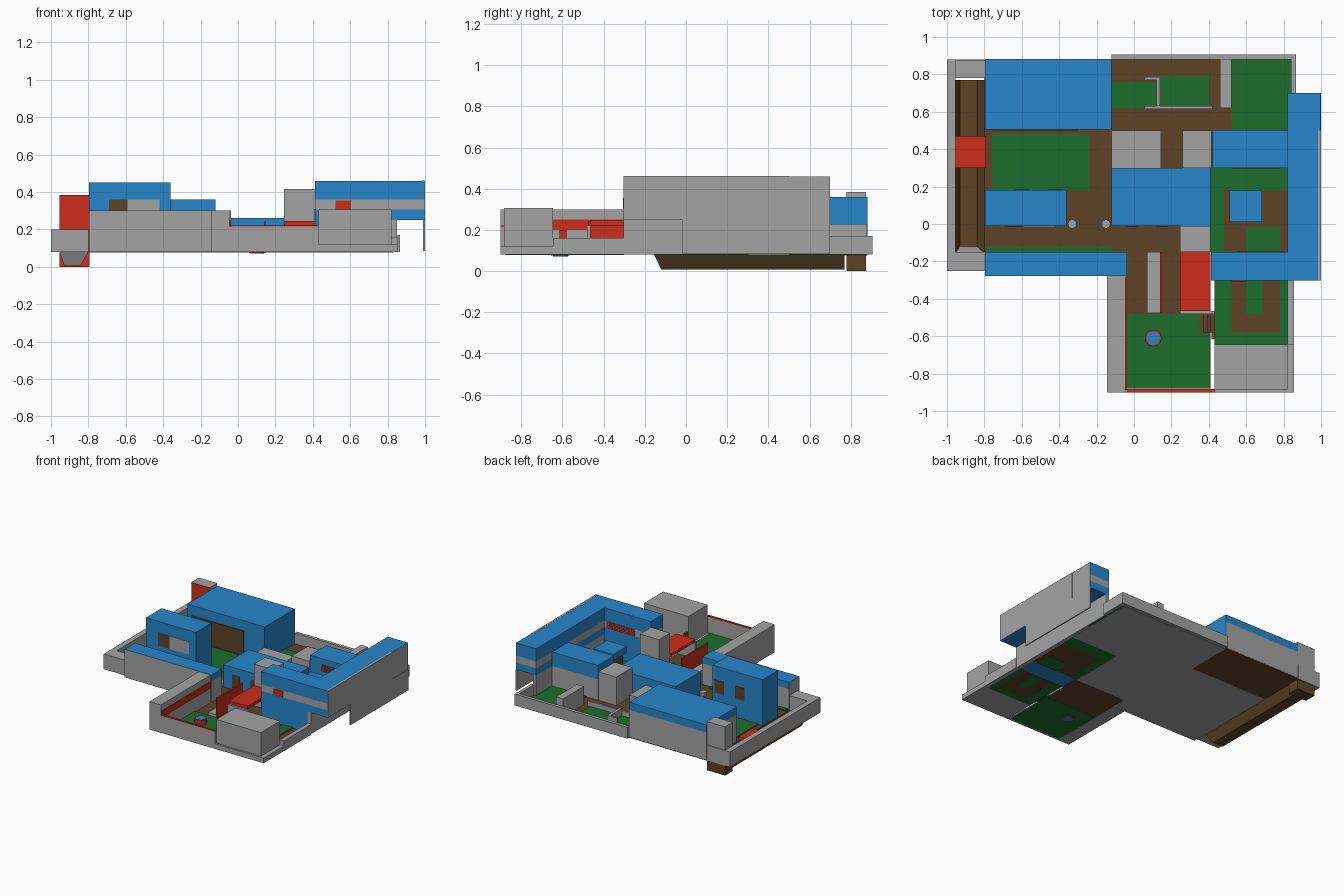
import bpy, bmesh, math

if "Cube" in bpy.data.objects:
    bpy.data.objects.remove(bpy.data.objects["Cube"])

COL = {'blue': (0.02, 0.24, 0.60, 1), 'green': (0.012, 0.15, 0.027, 1),
       'brown': (0.11, 0.055, 0.02, 1), 'red': (0.61, 0.026, 0.011, 1)}
MATS = {}
for n, c in COL.items():
    MATS[n] = bpy.data.materials.new(n + '_paint')
    MATS[n].diffuse_color = c
MATS['grey'] = bpy.data.materials.new('grey_stone')
MATS['grey'].diffuse_color = (0.37, 0.37, 0.37, 1)


def finish(name, bm, cols):
    bmesh.ops.recalc_face_normals(bm, faces=bm.faces[:])
    me = bpy.data.meshes.new(name)
    bm.to_mesh(me)
    bm.free()
    for c in cols:
        me.materials.append(MATS[c])
    ob = bpy.data.objects.new(name, me)
    bpy.context.collection.objects.link(ob)
    return ob


def block(name, x0, x1, y0, y1, zs, cols, roof=None, sides=None):
    """Box of stacked colour bands; sides recolours 'front/right/back/left' faces."""
    bm = bmesh.new()
    pal = list(MATS)
    rings = [[bm.verts.new((x, y, z)) for x, y in
              ((x0, y0), (x1, y0), (x1, y1), (x0, y1))] for z in zs]
    for k, c in enumerate(cols):
        for i, side in enumerate(('front', 'right', 'back', 'left')):
            j = (i + 1) % 4
            f = bm.faces.new((rings[k][i], rings[k][j], rings[k + 1][j], rings[k + 1][i]))
            f.material_index = pal.index((sides or {}).get(side, c))
    bm.faces.new(rings[0]).material_index = pal.index(cols[0])
    bm.faces.new(rings[-1]).material_index = pal.index(roof or cols[-1])
    return finish(name, bm, pal)


def box(name, x0, x1, y0, y1, z0, z1, col='grey'):
    return block(name, x0, x1, y0, y1, (z0, z1), (col,))


# ground: paved courts, with a grey underside below most of them
for i, r in enumerate([(-.80, -.12, -.15, .51), (-.12, .41, -.15, .88), (.41, .83, .30, .88)]):
    box(f'foundation_{i}', *r, .076, .08)
    box(f'paving_{i}', *r, .08, .085, 'brown')
box('back_hall_floor', -.80, -.12, .51, .88, .078, .085, 'brown')
box('front_court_paving', -.04, .41, -.48, -.15, .08, .085, 'brown')
box('east_court_paving', .41, .82, -.15, .30, .08, .085, 'brown')
box('southeast_paving', .43, .82, -.65, -.30, .08, .085, 'brown')

# lawns
for i, r in enumerate([(-.76, -.24, .18, .485), (-.79, -.12, -.15, -.12), (-.04, .41, -.88, -.48),
                       (.52, .84, .50, .88), (.14, .40, .63, .79), (-.12, .12, .62, .76),
                       (.41, .82, .18, .30), (.41, .48, -.15, .18), (.60, .78, -.15, -.02),
                       (.43, .52, -.58, -.30), (.60, .69, -.48, -.30), (.78, .82, -.58, -.30),
                       (.43, .82, -.645, -.58)]):
    box(f'lawn_{i}', *r, .079, .092, 'green')

# perimeter walls
for n, *r in [('west_wall', -1, -.955, -.25, .88, .08, .20),
              ('west_wall_front', -.955, -.80, -.25, -.15, .08, .20),
              ('west_wall_back', -.955, -.80, .78, .88, .08, .20),
              ('back_wall', -.12, .865, .88, .905, .08, .17),
              ('back_right_wall', .84, .865, .69, .88, .08, .17),
              ('front_court_west_wall', -.145, -.045, -.90, -.28, .08, .30),
              ('front_wall', -.045, .43, -.90, -.885, .08, .215),
              ('front_right_base', .43, .855, -.90, -.645, .08, .12),
              ('southeast_wall', .82, .855, -.645, -.30, .08, .16)]:
    box(n, *r)
box('front_wall_coping', -.04, .43, -.90, -.883, .215, .222, 'red')
box('front_court_red_band', -.045, -.038, -.885, -.28, .20, .25, 'red')

# sunken channel along the west side
bm = bmesh.new()
top = [bm.verts.new(v) for v in ((-.955, -.155, .08), (-.80, -.155, .08), (-.80, .77, .08), (-.955, .77, .08))]
bot = [bm.verts.new(v) for v in ((-.93, -.12, .008), (-.84, -.12, .008), (-.84, .77, .008), (-.93, .77, .008))]
for i in range(4):
    j = (i + 1) % 4
    bm.faces.new((top[i], top[j], bot[j], bot[i])).material_index = 1 if i == 0 else 0
bm.faces.new(bot)
finish('channel', bm, ['brown', 'grey'])
box('channel_bridge', -.955, -.79, .30, .47, .085, .11, 'red')
block('gate_tower', -.955, -.795, .78, .875, (0, .08, .385), ('brown', 'grey'), sides={'front': 'red'})

# west side buildings
block('front_gallery', -.797, -.037, -.278, -.15, (.08, .25, .302), ('grey', 'blue'),
      'blue', {'front': 'grey', 'left': 'grey'})
block('back_hall', -.797, -.12, .505, .882, (.085, .30, .36), ('grey', 'blue'), sides={'front': 'blue', 'right': 'blue'})
box('back_hall_veranda', -.76, -.30, .50, .505, .09, .28, 'brown')
box('west_hall', -.797, -.36, -.012, .182, .085, .45, 'blue')
box('west_hall_window', -.69, -.59, -.015, -.012, .26, .36, 'brown')
box('west_hall_panel', -.59, -.42, -.015, -.012, .26, .36)
for i, x in enumerate((-.64, -.46)):
    box(f'west_hall_back_window_{i}', x, x + .08, .182, .185, .24, .34, 'brown')

# small column bases beside the west path
for i, x in enumerate((-.33, -.15)):
    bm = bmesh.new()
    bmesh.ops.create_cone(bm, cap_ends=True, segments=8, radius1=.025, radius2=.025, depth=.03)
    finish(f'column_base_{i}', bm, ['grey']).location = (x, 0, .10)

# central buildings
box('central_hall', -.12, .41, -.012, .30, .085, .26, 'blue')
for i, x in enumerate((-.04, .12, .28)):
    box(f'central_door_{i}', x, x + .06, -.015, -.012, .085, .2, 'brown')
box('north_store', -.12, .145, .30, .50, .085, .20)
box('north_tower', .26, .415, .30, .50, .085, .31)
box('south_tower', .245, .41, -.15, -.012, .085, .415)

# front court: canopy, screen wall, steps, pool
box('canopy', .245, .41, -.465, -.15, .222, .245, 'red')
box('canopy_edge', .245, .43, -.48, -.465, .09, .222)
box('court_strip', .07, .14, -.475, -.15, .085, .11)
box('screen_wall', .138, .15, -.475, -.15, .085, .242, 'red')
for i in range(4):
    box(f'step_{i}', .35 + .02 * i, .43, -.58, -.48, .085 + .012 * i, .097 + .012 * i, 'brown')
box('gate_post', .415, .43, -.615, -.58, .09, .2, 'red')
for n, r, z, c in (('pool_rim', .045, .05, 'red'), ('pool_water', .036, .056, 'blue')):
    bm = bmesh.new()
    bmesh.ops.create_cone(bm, cap_ends=True, segments=12, radius1=r, radius2=r, depth=z)
    finish(n, bm, [c]).location = (.103, -.61, .10)
box('front_right_house', .43, .82, -.885, -.645, .115, .307)

# east complex: overhanging range on two sides of a court
BANDS = (.25, .307, .36, .46)
block('east_range', .82, .997, -.15, .70, BANDS, ('blue', 'grey', 'blue'), sides={'right': 'grey'})
block('south_range', .412, .997, -.303, -.15, BANDS, ('blue', 'grey', 'blue'), sides={'right': 'grey'})
block('south_range_ground', .412, .82, -.303, -.15, (.085, .25), ('blue',))
box('south_range_window', .52, .605, -.307, -.303, .305, .355, 'red')
box('east_outer_wall', .99, 1, -.02, .70, .085, .25)
box('east_parapet', .985, 1, -.303, .50, .25, .461)
box('east_inner_wall', .82, .85, -.303, .70, .08, .25)
block('north_range', .42, .82, .30, .502, (.085, .25, .36), ('grey', 'blue'), sides={'front': 'blue'})
# red lattices facing the court
for i in range(5):
    box(f'south_lattice_bar_{i}', .55, .80, -.15, -.146, .305 + .012 * i, .311 + .012 * i, 'red')
    box(f'north_lattice_bar_{i}', .52, .78, .296, .30, .26 + .012 * i, .266 + .012 * i, 'red')
# court pavilion on posts
box('pavilion_roof', .51, .685, .01, .18, .25, .30, 'blue')
box('pavilion_core', .53, .665, .03, .16, .085, .25, 'brown')

# garden walls at the back
for n, *r in [('garden_block', .46, .52, .62, .88, .085, .23),
              ('garden_wall_long', .055, .42, .615, .63, .085, .13),
              ('garden_wall_cross', .12, .14, .63, .78, .085, .15),
              ('garden_wall_short', .055, .14, .77, .785, .085, .15)]:
    box(n, *r)

for m in bpy.data.materials:
    if m.users and not m.is_grease_pencil:
        m.use_nodes = True
        m.node_tree.nodes["Principled BSDF"].inputs["Base Color"].default_value = m.diffuse_color
